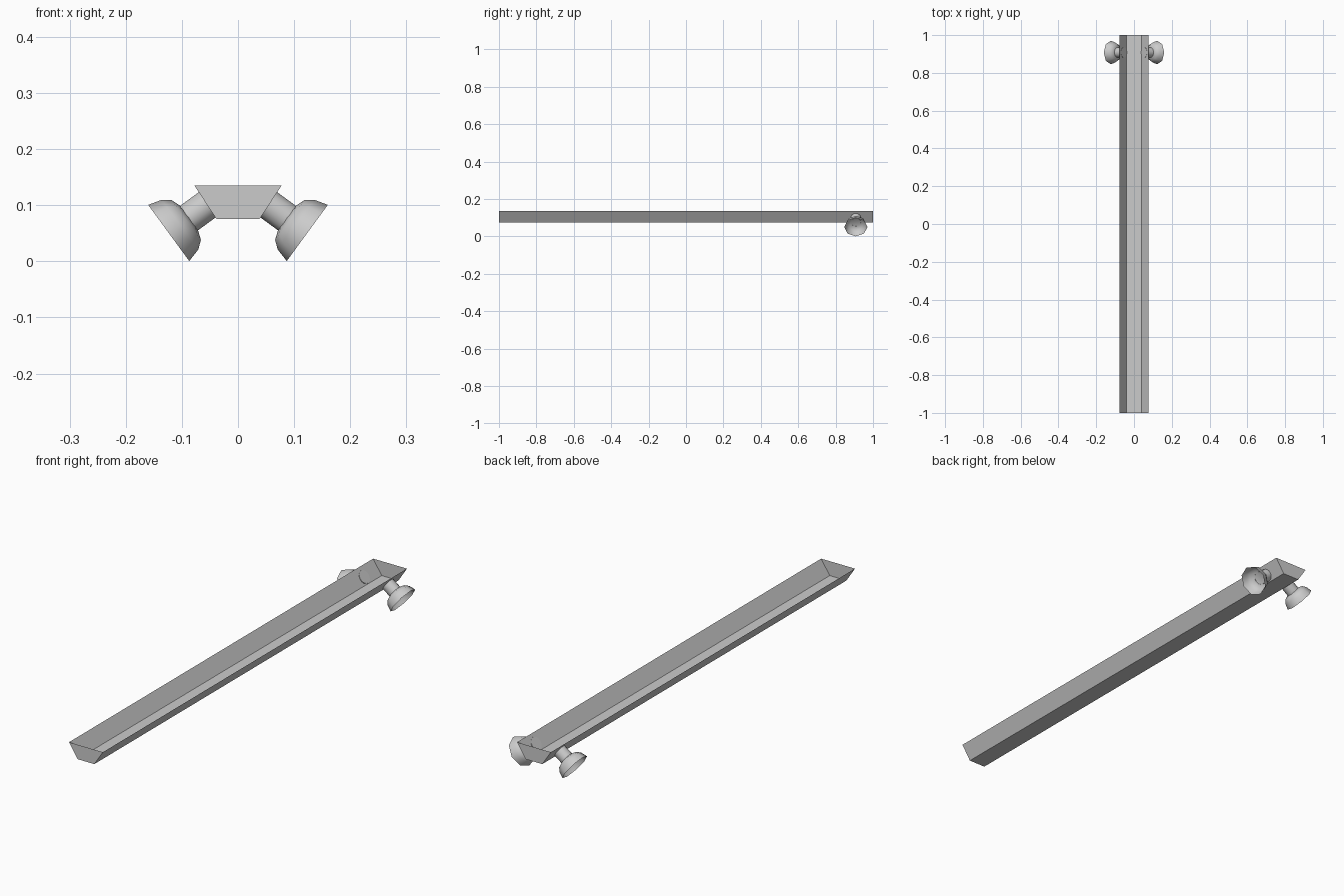
import bpy, bmesh, math
from mathutils import Vector, Matrix

if "Cube" in bpy.data.objects:
    bpy.data.objects.remove(bpy.data.objects["Cube"])


def finish(name, bm):
    me = bpy.data.meshes.new(name)
    bm.to_mesh(me)
    bm.free()
    ob = bpy.data.objects.new(name, me)
    bpy.context.collection.objects.link(ob)
    return ob


def lathe(name, profile, sides, matrix, cap_start=False, cap_end=False):
    """Spin (axial, radius) points around local z."""
    bm = bmesh.new()
    rings = [[bm.verts.new(matrix @ Vector((r * math.cos(2 * math.pi * i / sides),
                                            r * math.sin(2 * math.pi * i / sides), a)))
              for i in range(sides)] for a, r in profile]
    for lo, hi in zip(rings, rings[1:]):
        for i in range(sides):
            j = (i + 1) % sides
            bm.faces.new((lo[i], lo[j], hi[j], hi[i]))
    if cap_start:
        bm.faces.new(rings[0][::-1])
    if cap_end:
        bm.faces.new(rings[-1])
    bmesh.ops.recalc_face_normals(bm, faces=bm.faces)
    ob = finish(name, bm)
    bpy.ops.object.select_all(action='DESELECT')
    bpy.context.view_layer.objects.active = ob
    ob.select_set(True)
    bpy.ops.object.shade_smooth_by_angle(angle=math.radians(50))
    return ob


# Open-topped trough with closed ends
section = [(-0.078, 0.1355), (-0.0385, 0.0755), (0.0385, 0.0755), (0.078, 0.1355)]
bm = bmesh.new()
front = [bm.verts.new((x, -1, z)) for x, z in section]
back = [bm.verts.new((x, 1, z)) for x, z in section]
for i in range(3):
    bm.faces.new((front[i], back[i], back[i + 1], front[i + 1]))
bm.faces.new(front)
bm.faces.new(back[::-1])
finish("trough", bm)

# Pair of angled stems with hollow octagonal cups
for side, label in ((1, "right"), (-1, "left")):
    axis = Vector((side * 0.807, 0, -0.59)).normalized()
    across = Vector((0, 1, 0))
    third = axis.cross(across)
    m = Matrix((across, third, axis)).transposed().to_4x4()
    m = Matrix.Translation((side * 0.1235, 0.908, 0.0505)) @ m
    lathe(label + "_stem", [(-0.087, 0.027), (-0.043, 0.027)], 16, m, cap_start=True)
    lathe(label + "_cup", [(-0.045, 0.027), (-0.039, 0.044), (-0.025, 0.055), (0, 0.062)],
          8, m, cap_start=True)
